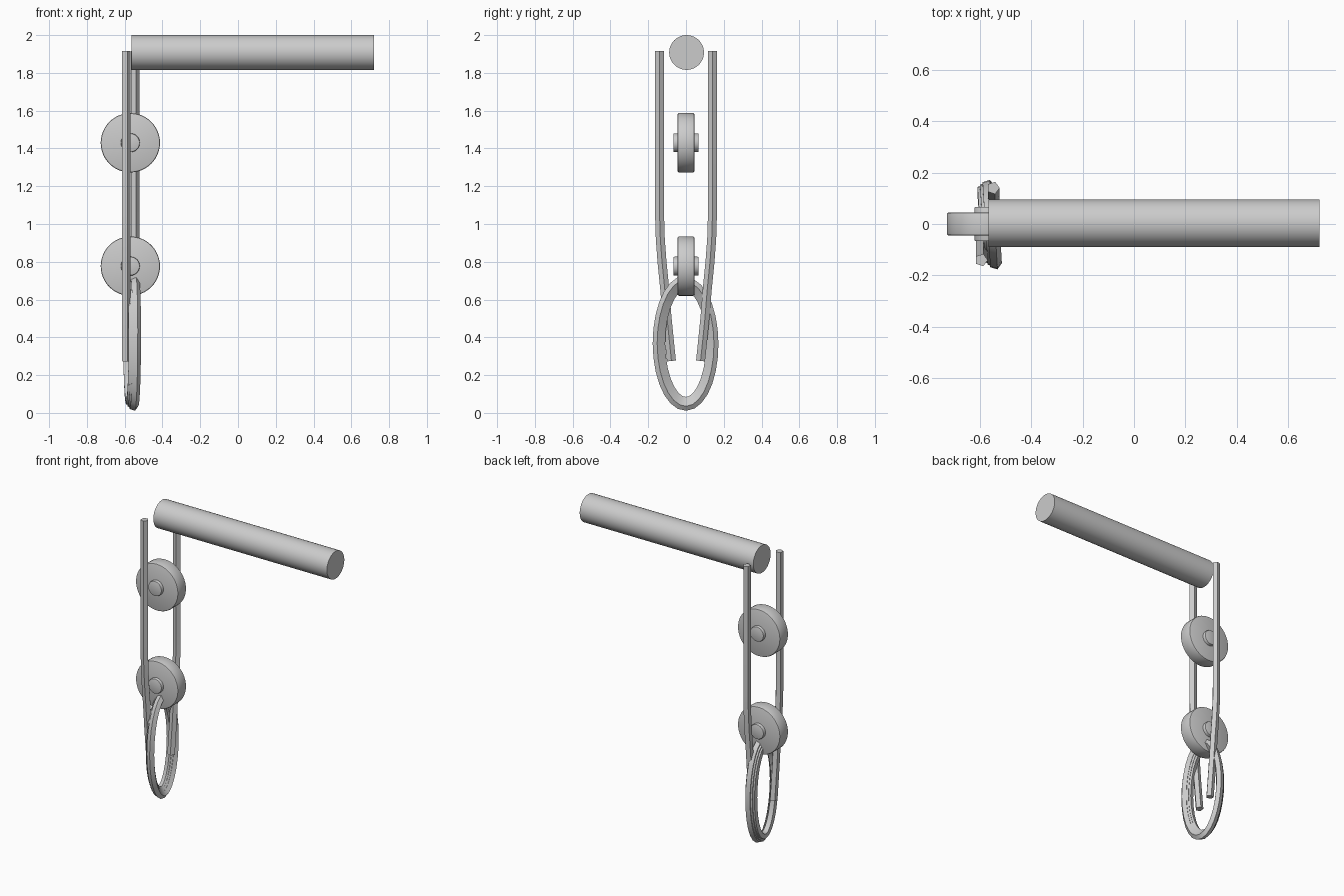
import bpy, bmesh, math
from mathutils import Vector, Matrix

cube = bpy.data.objects.get("Cube")
if cube:
    bpy.data.objects.remove(cube, do_unlink=True)

grey = bpy.data.materials.new("plain_grey")
grey.use_nodes = True
grey.diffuse_color = (0.6, 0.6, 0.6, 1)
grey.node_tree.nodes["Principled BSDF"].inputs["Base Color"].default_value = grey.diffuse_color


def finish(name, bm, angle=35):
    bmesh.ops.recalc_face_normals(bm, faces=bm.faces)
    mesh = bpy.data.meshes.new(name)
    bm.to_mesh(mesh)
    bm.free()
    mesh.materials.append(grey)
    obj = bpy.data.objects.new(name, mesh)
    bpy.context.collection.objects.link(obj)
    bpy.ops.object.select_all(action="DESELECT")
    obj.select_set(True)
    bpy.context.view_layer.objects.active = obj
    bpy.ops.object.shade_smooth_by_angle(angle=math.radians(angle))
    return obj


def cylinder(name, center, radius, length, axis, bevel=0):
    bm = bmesh.new()
    turn = Matrix.Rotation(math.pi / 2, 4, axis)
    bmesh.ops.create_cone(bm, cap_ends=True, segments=48, radius1=radius, radius2=radius,
                          depth=length, matrix=Matrix.Translation(center) @ turn)
    if bevel:
        rims = [e for e in bm.edges if any(len(f.verts) > 4 for f in e.link_faces)]
        bmesh.ops.bevel(bm, geom=rims, offset=bevel, segments=2, affect="EDGES", profile=0.5)
    return finish(name, bm)


def sweep(name, path, radius=0.025, sides=5):
    """Five-sided rope along a path lying mostly in the YZ plane."""
    bm = bmesh.new()
    rings = []
    for i, p in enumerate(path):
        tangent = (path[min(i + 1, len(path) - 1)] - path[max(i - 1, 0)]).normalized()
        across = tangent.cross(Vector((1, 0, 0))).normalized()
        out = across.cross(tangent)
        rings.append([bm.verts.new(p + radius * (math.cos(a) * out + math.sin(a) * across))
                      for a in (math.tau * k / sides for k in range(sides))])
    for a, b in zip(rings, rings[1:]):
        for k in range(sides):
            n = (k + 1) % sides
            bm.faces.new((a[k], a[n], b[n], b[k]))
    bm.faces.new(rings[0])
    bm.faces.new(rings[-1])
    return finish(name, bm)


# Horizontal beam
cylinder("beam", (0.078, 0.003, 1.908), 0.092, 1.285, "Y")

# Pulley wheels with protruding hubs
for label, z in (("upper", 1.43), ("lower", 0.777)):
    cylinder(label + "_pulley_wheel", (-0.57, 0, z), 0.157, 0.09, "X", 0.008)
    cylinder(label + "_pulley_hub", (-0.57, 0, z), 0.05, 0.134, "X", 0.006)

# Hanging ropes, bending inward at their lower ends
profile = ((0.14, 1.915), (0.14, 1.5), (0.14, 1.05), (0.136, 0.92), (0.127, 0.8),
           (0.113, 0.66), (0.1, 0.5), (0.088, 0.38), (0.077, 0.275))
for name, side, x in (("front_rope", -1, -0.593), ("back_rope", 1, -0.547)):
    sweep(name, [Vector((x, side * y, z)) for y, z in profile])

# Rope coil: three narrowing turns, tilted slightly about the vertical
coil = []
turns, steps = 3, 28
for i in range(turns * steps + 1):
    t = i / (turns * steps)
    a = math.tau * i / steps
    wide, tall = 0.155 - 0.028 * t, 0.338 - 0.038 * t
    x = -0.548 - 0.03 * t + 0.012 * math.sin(a)
    coil.append(Vector((x, -wide * math.sin(a), 0.367 + tall * math.cos(a))))
sweep("rope_coil", coil)
